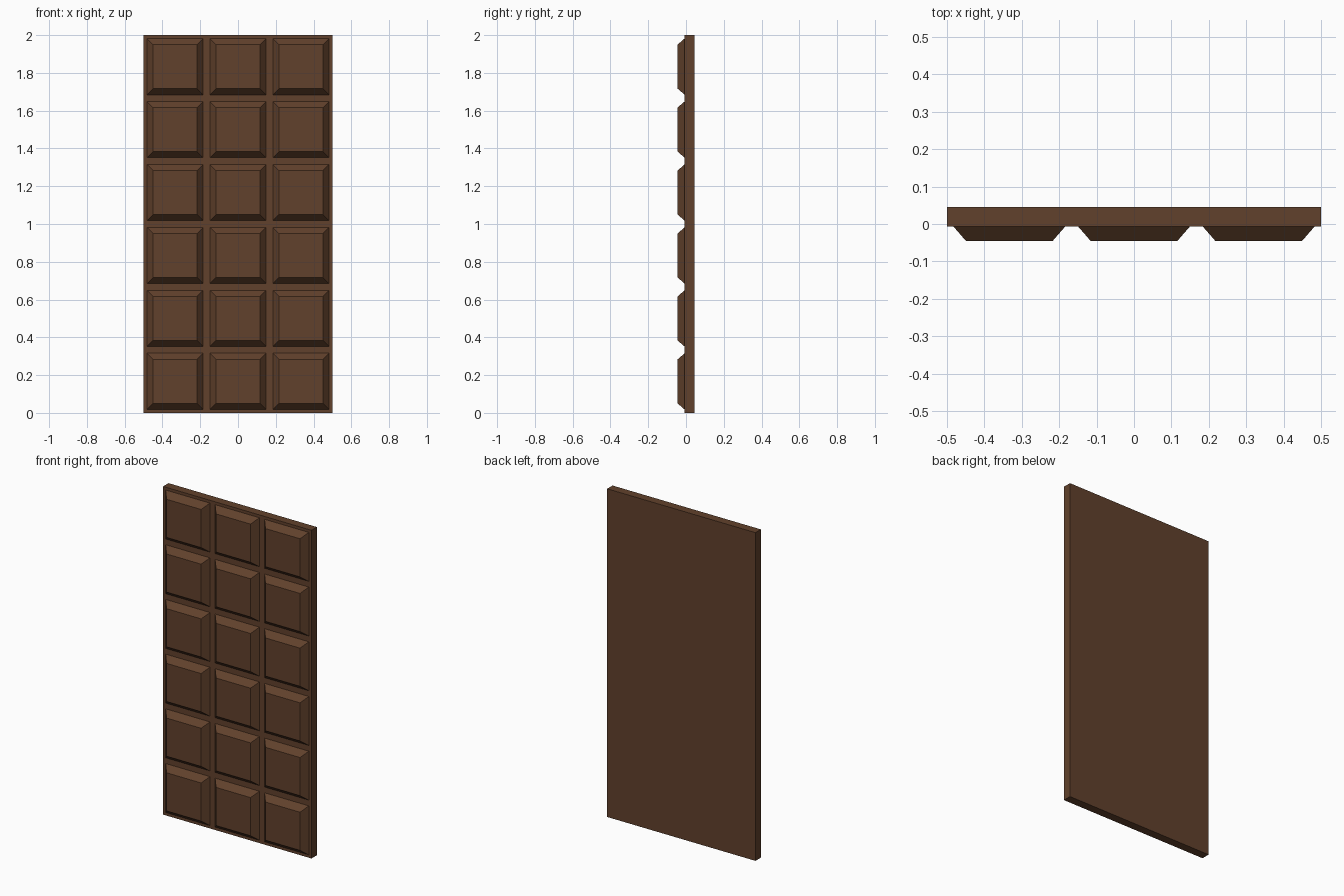
import bpy, bmesh
from mathutils import Matrix, Vector

if "Cube" in bpy.data.objects:
    bpy.data.objects.remove(bpy.data.objects["Cube"])

COLS, ROWS = 3, 6
FRONT_Y, BACK_Y, PIECE_Y = -0.007, 0.045, -0.045
GROOVE, BEVEL = 0.0175, 0.033   # half groove width, bevel run

bm = bmesh.new()

# Front sheet: 3 x 6 grid standing upright, facing -y
place = (Matrix.Translation((0, FRONT_Y, 1))
         @ Matrix.Rotation(1.5707963268, 4, 'X')
         @ Matrix.Diagonal((1, 2, 1, 1)))
bmesh.ops.create_grid(bm, x_segments=COLS, y_segments=ROWS, size=0.5, matrix=place)
cells = bm.faces[:]

# Slab sides and back
rim = [e for e in bm.edges if e.is_boundary]
ext = bmesh.ops.extrude_edge_only(bm, edges=rim)["geom"]
back_verts = [g for g in ext if isinstance(g, bmesh.types.BMVert)]
bmesh.ops.translate(bm, verts=back_verts, vec=Vector((0, BACK_Y - FRONT_Y, 0)))
bmesh.ops.holes_fill(bm, edges=[e for e in bm.edges if e.is_boundary], sides=0)
bmesh.ops.recalc_face_normals(bm, faces=bm.faces[:])

# Raised pieces: inset the groove, then inset and lift each bevelled square
bmesh.ops.inset_individual(bm, faces=cells, thickness=GROOVE, use_even_offset=True)
bmesh.ops.inset_individual(bm, faces=cells, thickness=BEVEL, use_even_offset=True)
lifted = list({v for f in cells for v in f.verts})
bmesh.ops.translate(bm, verts=lifted, vec=Vector((0, PIECE_Y - FRONT_Y, 0)))
bm.normal_update()

mesh = bpy.data.meshes.new("chocolate_bar")
bm.to_mesh(mesh)
bm.free()
bar = bpy.data.objects.new("chocolate_bar", mesh)
bpy.context.collection.objects.link(bar)

# Brown chocolate
brown = bpy.data.materials.new("brown")
brown.diffuse_color = (0.12, 0.053, 0.025, 1)
brown.use_nodes = True
brown.node_tree.nodes["Principled BSDF"].inputs["Base Color"].default_value = brown.diffuse_color
mesh.materials.append(brown)
